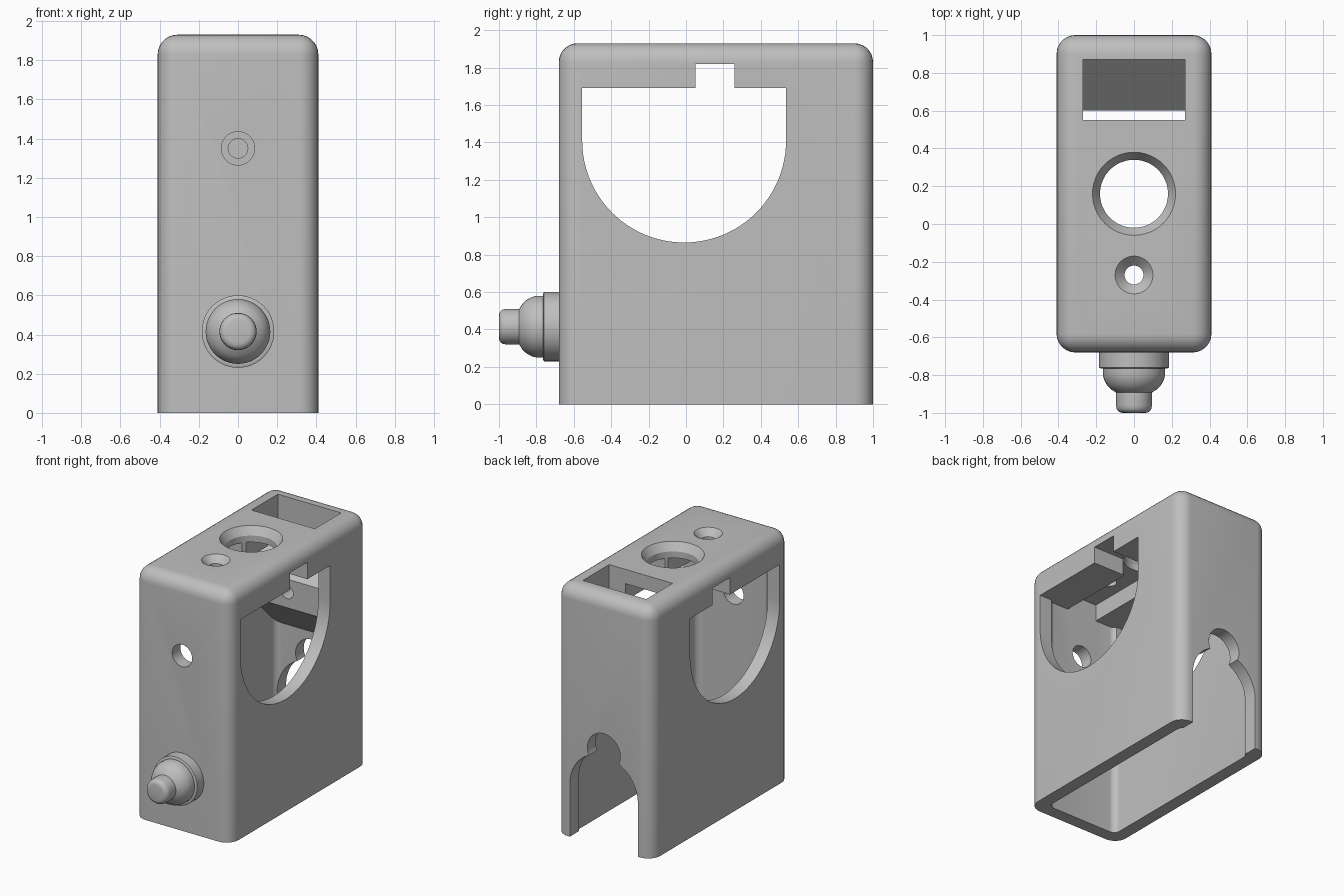
import bpy, bmesh
from math import sin, cos, pi
from mathutils import Vector

old = bpy.data.objects.get("Cube")
if old:
    bpy.data.objects.remove(old, do_unlink=True)

grey = bpy.data.materials.new("light_grey")
grey.use_nodes = True
COLOUR = (0.52, 0.52, 0.52, 1)
grey.diffuse_color = COLOUR
grey.node_tree.nodes["Principled BSDF"].inputs["Base Color"].default_value = COLOUR


def finish(name, bm):
    bmesh.ops.recalc_face_normals(bm, faces=bm.faces)
    mesh = bpy.data.meshes.new(name)
    bm.to_mesh(mesh)
    bm.free()
    mesh.materials.append(grey)
    ob = bpy.data.objects.new(name, mesh)
    bpy.context.scene.collection.objects.link(ob)
    return ob


def place(axis, a, b, d):
    """Point (a, b) of a profile, at distance d along the axis."""
    return {"x": (d, a, b), "y": (a, d, b), "z": (a, b, d)}[axis]


def prism(name, pts, axis, lo, hi):
    bm = bmesh.new()
    face = bm.faces.new([bm.verts.new(place(axis, a, b, lo)) for a, b in pts])
    new = bmesh.ops.extrude_face_region(bm, geom=[face])["geom"]
    shift = Vector(place(axis, 0, 0, hi - lo))
    bmesh.ops.translate(bm, vec=shift, verts=[g for g in new if isinstance(g, bmesh.types.BMVert)])
    return finish(name, bm)


def arc(ca, cb, r, start, end, n):
    return [(ca + r * cos(start + (end - start) * i / n),
             cb + r * sin(start + (end - start) * i / n)) for i in range(n + 1)]


def disc(ca, cb, r, n=48):
    return arc(ca, cb, r, 0, 2 * pi, n)[:-1]


def rect(a0, a1, b0, b1):
    return [(a0, b0), (a1, b0), (a1, b1), (a0, b1)]


def turned(name, axis, ca, cb, profile, n=48):
    """Solid of revolution from (radius, distance) pairs."""
    bm = bmesh.new()
    rings = [[bm.verts.new(place(axis, a, b, d)) for a, b in disc(ca, cb, r, n)]
             for r, d in profile]
    for low, high in zip(rings, rings[1:]):
        for i in range(n):
            j = (i + 1) % n
            bm.faces.new((low[i], low[j], high[j], high[i]))
    bm.faces.new(rings[0])
    bm.faces.new(rings[-1])
    return finish(name, bm)


def rounded_box(name, x, y0, y1, z0, z1, r, round_top):
    bm = bmesh.new()
    bmesh.ops.create_cube(bm, size=1)
    for v in bm.verts:
        v.co = (v.co.x * 2 * x, y0 + (v.co.y + 0.5) * (y1 - y0), z0 + (v.co.z + 0.5) * (z1 - z0))
    edges = []
    for e in bm.edges:
        low, high = sorted(v.co.z for v in e.verts)
        if high - low > 0.01 or (round_top and low > z0 + 0.01):
            edges.append(e)
    bmesh.ops.bevel(bm, geom=edges, offset=r, segments=7, profile=0.5, affect='EDGES')
    return finish(name, bm)


def boolean(ob, cutter, operation='DIFFERENCE'):
    bpy.context.view_layer.objects.active = ob
    mod = ob.modifiers.new("cut", 'BOOLEAN')
    mod.operation, mod.solver, mod.object = operation, 'EXACT', cutter
    bpy.ops.object.modifier_apply(modifier=mod.name)
    bpy.data.objects.remove(cutter, do_unlink=True)


def smooth(ob):
    bpy.ops.object.select_all(action='DESELECT')
    ob.select_set(True)
    bpy.context.view_layer.objects.active = ob
    bpy.ops.object.shade_smooth_by_angle()


# Housing: rounded shell, open underneath
housing = rounded_box("housing", 0.41, -0.68, 1.0, 0, 1.93, 0.1, True)
boolean(housing, rounded_box("cavity", 0.31, -0.58, 0.9, -0.5, 1.69, 0.05, False))

# Channel under the lid between the two rails
boolean(housing, prism("channel", rect(-0.13, 0.13, -0.58, 0.6), "z", 1.6, 1.82))

# Side windows with the square notch above
window = arc(-0.01, 1.41, 0.545, pi, 2 * pi, 48)
window += [(0.535, 1.69), (0.26, 1.69), (0.26, 1.82), (0.05, 1.82), (0.05, 1.69), (-0.555, 1.69)]
boolean(housing, prism("window", window, "x", -0.6, 0.6))

# Openings in the lid
boolean(housing, prism("pocket", rect(-0.27, 0.27, 0.55, 0.87), "z", 1.6, 2.1))
for y, r, rim, depth in ((0.16, 0.18, 0.22, 0.06), (-0.27, 0.05, 0.1, 0.05)):
    boolean(housing, turned("lid_hole", "z", 0, y,
                            [(r, 1.5), (r, 1.93 - depth), (rim, 1.93), (rim, 2.1)]))

# Hole in the front wall
boolean(housing, prism("front_hole", disc(0, 1.35, 0.085), "y", -0.8, -0.5))

# Arched doorway with a round top in the back wall
doorway = arc(0, 0.41, 0.29, 0, pi, 32) + [(-0.29, -0.1), (0.29, -0.1)]
boolean(housing, prism("doorway", doorway, "y", 0.8, 1.1))
boolean(housing, prism("doorway_top", disc(0, 0.73, 0.14), "y", 0.8, 1.1))

# Sloped ledge below the lid pocket
ledge = prism("sloped_ledge", [(0.6, 1.23), (0.6, 1.45), (0.87, 1.72), (0.92, 1.72), (0.92, 0.91)],
              "x", -0.32, 0.32)
boolean(ledge, prism("ledge_hole", disc(0, 1.35, 0.05, 32), "y", 0.5, 0.74))
boolean(housing, ledge, 'UNION')
smooth(housing)

# Stepped knob on the front: flange, dome and nub
dome = [(0.165, -0.765), (0.165, -0.8), (0.158, -0.825), (0.145, -0.85), (0.125, -0.873), (0.095, -0.892)]
nub = [(0.095, -0.96)] + [(0.06 + 0.035 * cos(t * pi / 8), -0.965 - 0.035 * sin(t * pi / 8))
                          for t in range(1, 5)]
knob = turned("front_knob", "y", 0, 0.415, [(0.185, -0.66), (0.185, -0.76), (0.175, -0.765)] + dome + nub)
smooth(knob)
